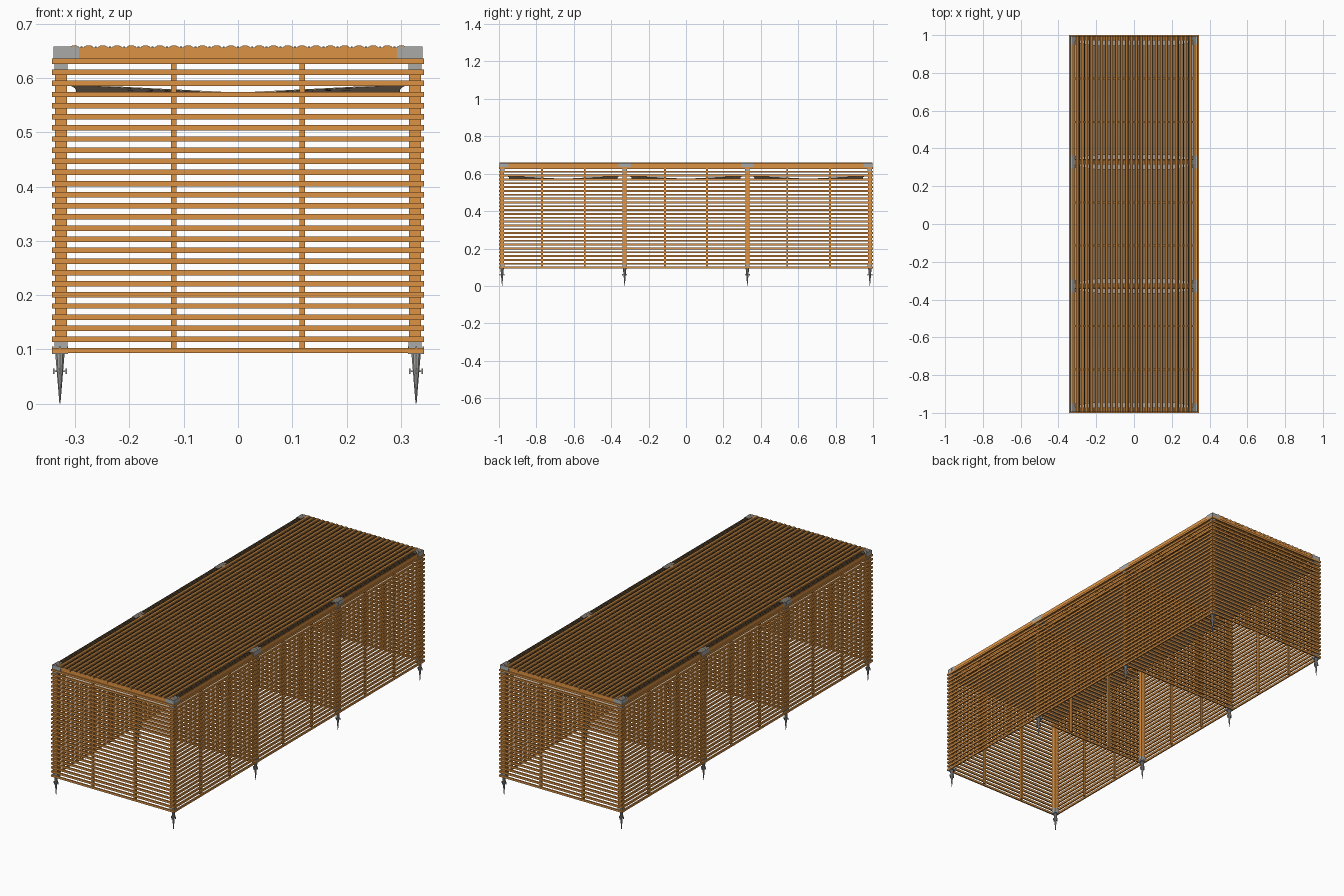
import bpy, bmesh, math
from mathutils import Matrix, Vector

if "Cube" in bpy.data.objects:
    bpy.data.objects.remove(bpy.data.objects["Cube"])


def mat(name, col):
    m = bpy.data.materials.new(name)
    m.diffuse_color = (*col, 1)
    m.use_nodes = True
    m.node_tree.nodes["Principled BSDF"].inputs["Base Color"].default_value = m.diffuse_color
    return m


WOOD = mat("orange wood", (0.72, 0.29, 0.057))
GREY = mat("bracket grey", (0.40, 0.40, 0.39))
CLOTH = mat("tan cloth", (0.66, 0.50, 0.34))
DARK = mat("dark reed", (0.075, 0.055, 0.035))


def make(name, bm, m):
    me = bpy.data.meshes.new(name)
    bmesh.ops.recalc_face_normals(bm, faces=bm.faces)
    bm.to_mesh(me)
    bm.free()
    me.materials.append(m)
    o = bpy.data.objects.new(name, me)
    bpy.context.collection.objects.link(o)
    return o


def box(bm, x, y, z, sx, sy, sz):
    bmesh.ops.create_cube(bm, size=1, matrix=Matrix.Translation((x, y, z)) @ Matrix.Diagonal((sx, sy, sz, 1)))


PX, PW = 0.326, 0.022                       # post position and width
PY = [-0.983, -0.328, 0.328, 0.983]
ROWS = [0.098 + 0.0205 * i for i in range(27)]
BAT_Y = [s * y for s in (-1, 1) for y in (0.113, 0.541, 0.770)]
BAT_X = (-0.118, 0.118)

# posts
bm = bmesh.new()
for sx in (-1, 1):
    for y in PY:
        box(bm, sx * PX, y, 0.367, PW, PW, 0.535)
make("posts", bm, WOOD)

# top beams
bm = bmesh.new()
for sx in (-1, 1):
    box(bm, sx * PX, 0, 0.645, PW + 0.002, 1.97, 0.022)
for y in PY:
    box(bm, 0, y, 0.645, 0.64, PW + 0.002, 0.022)
make("top_beams", bm, WOOD)

# long side walls
bm = bmesh.new()
for sx in (-1, 1):
    for z in ROWS:
        box(bm, sx * 0.3395, 0, z, 0.007, 2.0, 0.010)
make("side_slats", bm, WOOD)

# end walls and partitions
bm = bmesh.new()
for y in PY:
    s = 1 if y > 0 else -1
    end = abs(y) > 0.9
    for z in ROWS:
        box(bm, 0, y + s * 0.0135, z, 0.686 if end else 0.672, 0.007, 0.010)
make("end_and_partition_slats", bm, WOOD)

# vertical battens behind the slats
bm = bmesh.new()
for y in BAT_Y:
    for sx in (-1, 1):
        box(bm, sx * 0.331, y, 0.367, 0.010, 0.010, 0.535)
for y in PY:
    s = 1 if y > 0 else -1
    for x in BAT_X:
        box(bm, x, y + s * 0.005, 0.367, 0.010, 0.010, 0.535)
make("wall_battens", bm, WOOD)

# roof slats with a low ridge, running lengthwise
bm = bmesh.new()
prof = [(-0.009, 0.648), (0.009, 0.648), (0.009, 0.656), (0.004, 0.660), (-0.004, 0.660), (-0.009, 0.656)]
for i in range(24):
    x = -0.3013 + 0.0262 * i
    a = [bm.verts.new((x + u, -0.996, z)) for u, z in prof]
    b = [bm.verts.new((x + u, 0.996, z)) for u, z in prof]
    bm.faces.new(a)
    bm.faces.new(b[::-1])
    for k in range(6):
        j = (k + 1) % 6
        bm.faces.new((a[k], b[k], b[j], a[j]))
make("roof_slats", bm, WOOD)

# fine dark reeds between the ridges and over the beams
bm = bmesh.new()
for i in range(-51, 52):
    box(bm, i * 0.00655, 0, 0.6567, 0.0035, 1.992, 0.0018)
make("roof_reeds", bm, DARK)

# roof cross battens
bm = bmesh.new()
for y in BAT_Y:
    box(bm, 0, y, 0.645, 0.64, 0.010, 0.010)
make("roof_battens", bm, WOOD)

# grey corner and joint brackets, with a collar on each post
bm = bmesh.new()
for sx in (-1, 1):
    for y in PY:
        s = 1 if y > 0 else -1
        end = abs(y) > 0.9
        box(bm, sx * 0.3165, y, 0.6455, 0.047, 0.027, 0.024)
        box(bm, sx * PX, y - (s * 0.010 if end else 0), 0.6455, 0.027, 0.047 if end else 0.068, 0.024)
        box(bm, sx * PX, y, 0.622, 0.0235, 0.0235, 0.026)
        box(bm, sx * PX, y, 0.108, 0.0235, 0.0235, 0.022)
make("brackets", bm, GREY)

# ground spikes with flange and fins
bm = bmesh.new()
for sx in (-1, 1):
    for y in PY:
        x = sx * 0.328
        T = Matrix.Translation
        bmesh.ops.create_cone(bm, cap_ends=True, segments=10, radius1=0.001, radius2=0.009,
                              depth=0.092, matrix=T((x, y, 0.046)))
        box(bm, x, y, 0.094, 0.029, 0.029, 0.004)
        for z, r in ((0.060, 0.0115), (0.100, 0.0135)):
            for a in range(4):
                c, s = math.cos(a * math.pi / 2), math.sin(a * math.pi / 2)
                box(bm, x + c * r, y + s * r, z, 0.003, 0.003, 0.010)
            box(bm, x, y, z, 2 * r, 0.0025, 0.003)
            box(bm, x, y, z, 0.0025, 2 * r, 0.003)
make("ground_spikes", bm, GREY)

# sagging shade cloth in each bay, with hollow edges
N = 16
bm = bmesh.new()
for a, b in zip(PY, PY[1:]):
    cy, hy, hx = (a + b) / 2, (b - a) / 2 - 0.014, 0.314
    g = []
    for i in range(N + 1):
        u = 2 * i / N - 1
        g.append([])
        for j in range(N + 1):
            v = 2 * j / N - 1
            x = u * (hx - 0.016 * (1 - v ** 4))
            y = v * (hy - 0.024 * (1 - u ** 6))
            g[i].append(bm.verts.new((x, cy + y, 0.573 + 0.016 * abs(u * v))))
    for i in range(N):
        for j in range(N):
            bm.faces.new((g[i][j], g[i + 1][j], g[i + 1][j + 1], g[i][j + 1]))
cloth = make("shade_cloths", bm, CLOTH)
sol = cloth.modifiers.new("thickness", 'SOLIDIFY')
sol.thickness = 0.002
